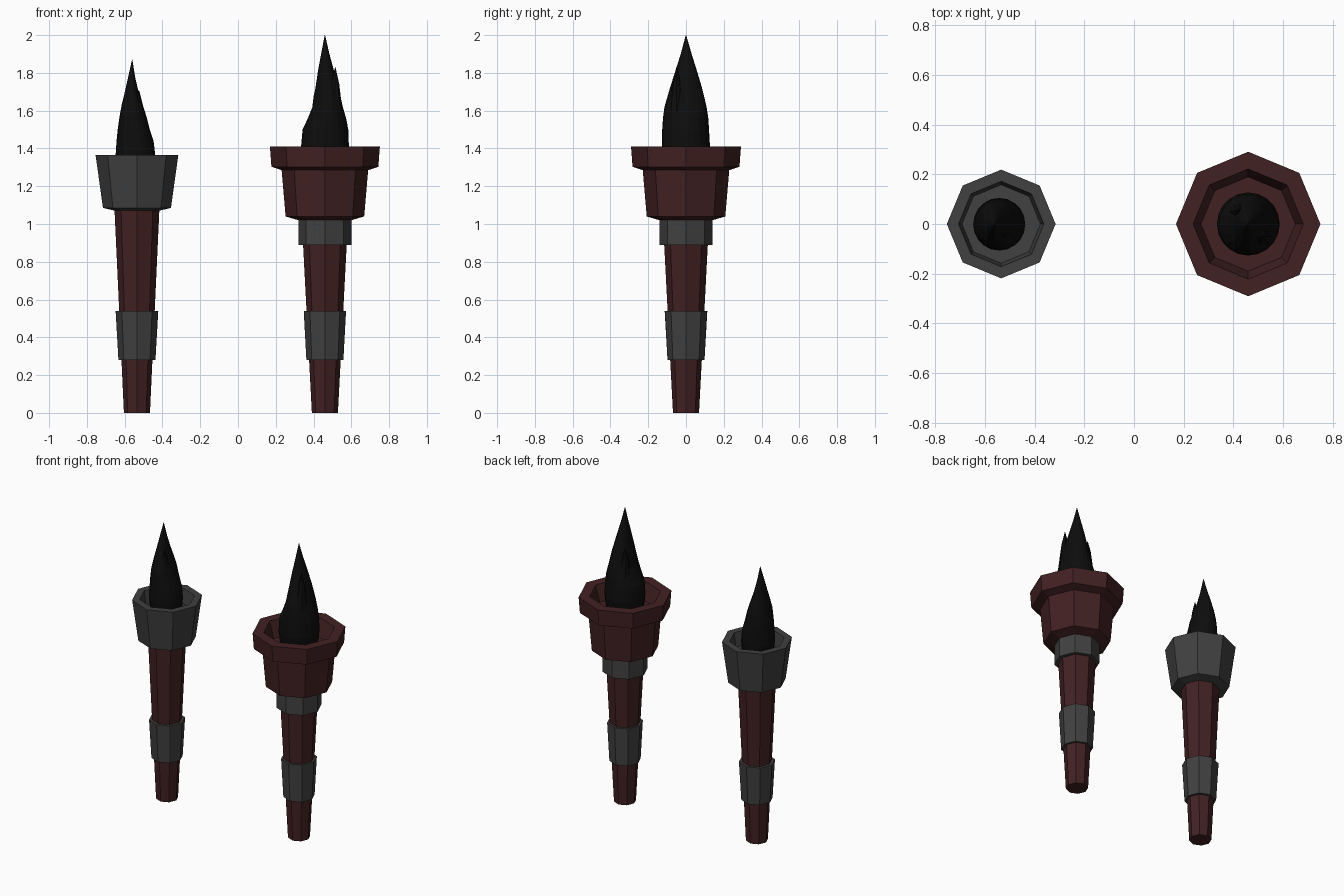
import bpy, bmesh, math

if "Cube" in bpy.data.objects:
    bpy.data.objects.remove(bpy.data.objects["Cube"])


def material(name, color):
    m = bpy.data.materials.new(name)
    m.diffuse_color = (*color, 1)
    m.use_nodes = True
    m.node_tree.nodes["Principled BSDF"].inputs["Base Color"].default_value = m.diffuse_color
    return m


WOOD = material("dark_red_wood", (0.055, 0.015, 0.016))
METAL = material("dark_metal", (0.052, 0.052, 0.052))
BLACK = material("black_flame", (0.004, 0.004, 0.004))


def loft(bm, rings, sides):
    """Skin a stack of ellipses (z, x0, x1, y0, y1); cap both ends."""
    loops = []
    for z, x0, x1, y0, y1 in rings:
        loop = []
        for i in range(sides):
            a = 2 * math.pi * i / sides
            loop.append(bm.verts.new(((x0 + x1) / 2 + (x1 - x0) / 2 * math.cos(a),
                                      (y0 + y1) / 2 + (y1 - y0) / 2 * math.sin(a), z)))
        loops.append(loop)
    for a, b in zip(loops, loops[1:]):
        for i in range(sides):
            j = (i + 1) % sides
            bm.faces.new((a[i], a[j], b[j], b[i]))
    bm.faces.new(loops[0][::-1])
    bm.faces.new(loops[-1])


def finish(bm, name, x, mat):
    mesh = bpy.data.meshes.new(name)
    bm.to_mesh(mesh)
    bm.free()
    mesh.materials.append(mat)
    ob = bpy.data.objects.new(name, mesh)
    ob.location.x = x
    bpy.context.collection.objects.link(ob)


def turned(name, x, profile, mat):
    """Octagonal turned part from (radius, z) points."""
    bm = bmesh.new()
    loft(bm, [(z, -r, r, -r, r) for r, z in profile], 8)
    finish(bm, name, x, mat)


def flame(name, x, rings, tongues):
    bm = bmesh.new()
    loft(bm, rings, 20)
    # small side tongues: base centre, base radius, tip
    for (bx, by, bz), r, (tx, ty, tz) in tongues:
        mx, my, mz = bx * .35 + tx * .65, by * .35 + ty * .65, bz * .35 + tz * .65
        loft(bm, [(bz, bx - r, bx + r, by - r, by + r),
                  (mz, mx - r * .5, mx + r * .5, my - r * .5, my + r * .5),
                  (tz, tx - .001, tx + .001, ty - .001, ty + .001)], 8)
    finish(bm, name, x, BLACK)


# Small torch: shaft, grip band, metal cup, flame
L = -0.535
turned("small_shaft", L, [(.069, 0), (.119, 1.08)], WOOD)
turned("small_grip_band", L, [(.08, .28), (.098, .28), (.113, .54), (.09, .54)], METAL)
turned("small_cup", L, [(.115, 1.07), (.18, 1.085), (.219, 1.365),
                        (.172, 1.365), (.158, 1.27)], METAL)
flame("small_flame", L, [
    (1.27, -.10, .09, -.10, .10),
    (1.365, -.113, .097, -.107, .105),
    (1.44, -.108, .088, -.104, .103),
    (1.50, -.102, .068, -.101, .10),
    (1.57, -.092, .050, -.096, .092),
    (1.634, -.080, .030, -.075, .075),
    (1.70, -.064, .008, -.053, .055),
    (1.78, -.046, -.010, -.028, .028),
    (1.87, -.026, -.024, -.001, .001)],
    [((.01, -.03, 1.5), .04, (.010, -.04, 1.71)),
     ((-.04, .045, 1.48), .04, (-.045, .05, 1.65))])

# Large torch: shaft, grip band, collar, stepped cup, flame
R = 0.46
turned("large_shaft", R, [(.069, 0), (.116, .9)], WOOD)
turned("large_grip_band", R, [(.08, .28), (.098, .28), (.112, .54), (.09, .54)], METAL)
turned("large_collar", R, [(.11, .89), (.14, .89), (.14, 1.03)], METAL)
turned("large_cup", R, [(.14, 1.02), (.208, 1.04), (.229, 1.285), (.283, 1.303),
                        (.291, 1.41), (.222, 1.41), (.19, 1.30)], WOOD)
flame("large_flame", R, [
    (1.30, -.115, .115, -.115, .115),
    (1.41, -.126, .127, -.127, .127),
    (1.50, -.118, .124, -.126, .122),
    (1.56, -.090, .112, -.122, .118),
    (1.62, -.066, .095, -.114, .109),
    (1.72, -.050, .072, -.085, .085),
    (1.82, -.035, .046, -.053, .055),
    (1.90, -.020, .024, -.028, .030),
    (2.00, -.001, .001, -.001, .001)],
    [((.05, -.05, 1.58), .045, (.055, -.05, 1.83)),
     ((-.03, .05, 1.55), .045, (-.04, .055, 1.75))])
